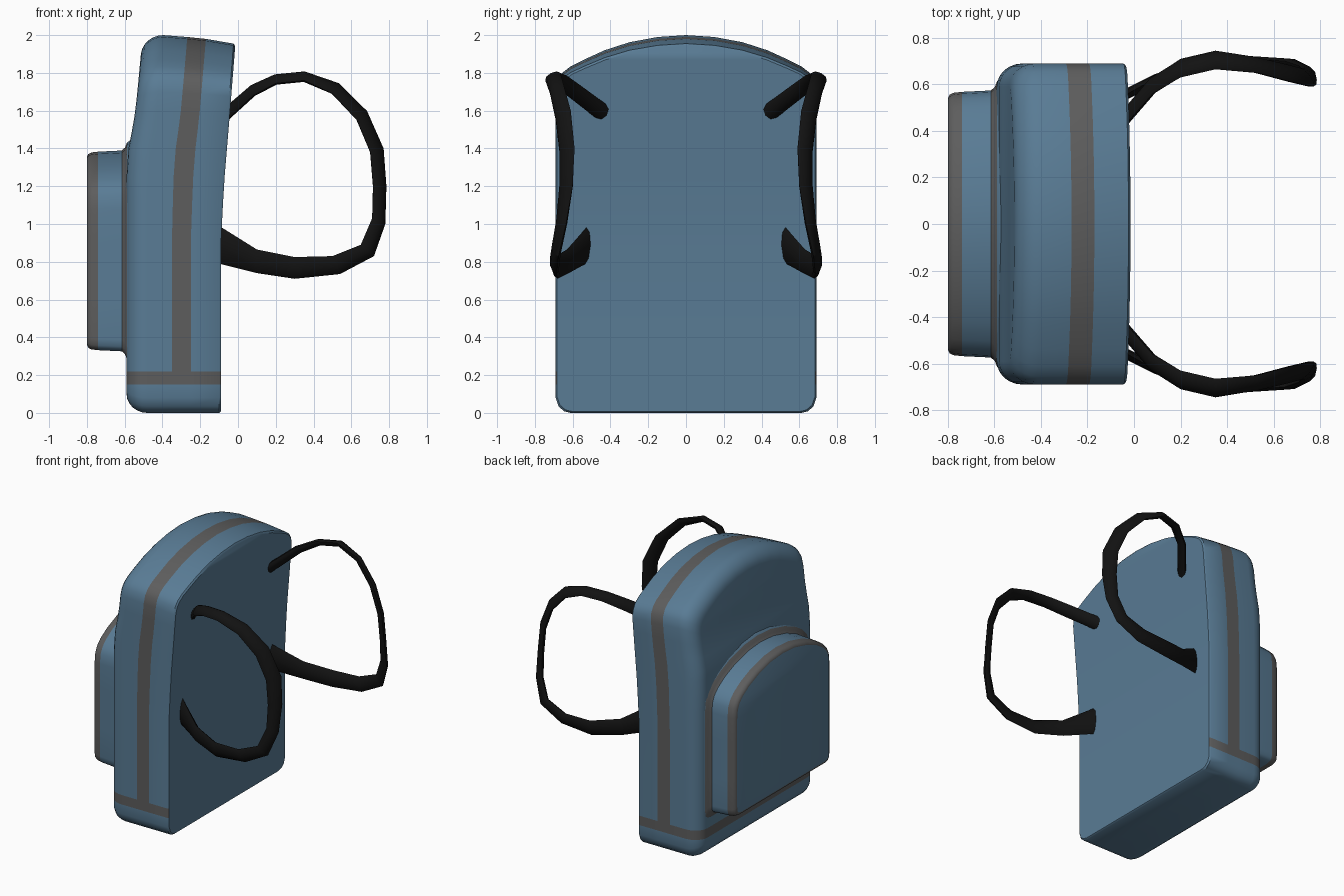
import bpy, bmesh, math
from mathutils import Vector

if "Cube" in bpy.data.objects:
    bpy.data.objects.remove(bpy.data.objects["Cube"])


def material(name, rgb):
    m = bpy.data.materials.new(name)
    m.diffuse_color = (*rgb, 1)
    m.use_nodes = True
    m.node_tree.nodes["Principled BSDF"].inputs["Base Color"].default_value = m.diffuse_color
    return m


BLUE = material("blue_fabric", (0.10, 0.20, 0.30))
GREY = material("grey_trim", (0.11, 0.11, 0.11))
BLACK = material("black_webbing", (0.006, 0.006, 0.006))


def interp(table, z):
    for (z0, a), (z1, b) in zip(table, table[1:]):
        if z <= z1:
            return a + (b - a) * (z - z0) / (z1 - z0)
    return table[-1][1]


def finish(name, bm, mats, angle):
    bmesh.ops.recalc_face_normals(bm, faces=bm.faces[:])
    me = bpy.data.meshes.new(name)
    bm.to_mesh(me)
    bm.free()
    for m in mats:
        me.materials.append(m)
    ob = bpy.data.objects.new(name, me)
    bpy.context.collection.objects.link(ob)
    bpy.ops.object.select_all(action='DESELECT')
    bpy.context.view_layer.objects.active = ob
    ob.select_set(True)
    bpy.ops.object.shade_smooth_by_angle(angle=math.radians(angle))
    return ob


def padded_shell(name, half, lo, hi, back, front, rings, is_grey):
    """Symmetric outline lofted in depth; rings are (depth 0-1, inset, top drop)."""
    w = max(p[0] for p in half)
    bot, top = half[0][1], half[-1][1]
    n = len(half)
    outline = half + [(-y, z) for y, z in half[-2::-1]]
    bm = bmesh.new()
    loops = []
    for t, d, drop in rings:
        loop = []
        for y, z in outline:
            if z < lo:
                z = lo - (lo - z) * (lo - bot - d) / (lo - bot)
            elif z > hi:
                z = hi + (z - hi) * (top - hi - d - drop) / (top - hi)
            b, f = interp(back, z), interp(front, z)
            loop.append(bm.verts.new((b + (f - b) * t, y * (w - d) / w, z)))
        loops.append(loop)

    def add(verts, ring):
        face = bm.faces.new(verts)
        z = face.calc_center_median().z
        face.material_index = int(is_grey(z, ring))

    m = len(outline)
    for r, (a, b) in enumerate(zip(loops, loops[1:])):
        for i in range(m):
            j = (i + 1) % m
            add((a[i], a[j], b[j], b[i]), r)
    # caps as horizontal strips so they follow the curved panels
    for loop, ring in ((loops[0], "back"), (loops[-1], "front")):
        for i in range(n - 1):
            q = [loop[i], loop[i + 1], loop[m - 2 - i], loop[m - 1 - i]]
            add(q if i < n - 2 else [q[0], q[1], q[3]], ring)
    return finish(name, bm, (BLUE, GREY), 40)


# main body: arched outline, rounded front edge, sharp back edge
body_half = [(.61, 0), (.645, .008), (.675, .035), (.69, .08), (.69, .15), (.69, .22),
             (.69, .5), (.69, .9), (.69, 1.1), (.69, 1.25), (.69, 1.33), (.69, 1.4),
             (.69, 1.5), (.69, 1.6), (.69, 1.7), (.68, 1.76), (.655, 1.80), (.61, 1.835),
             (.54, 1.87), (.43, 1.92), (.3, 1.962), (.15, 1.99), (0, 2.0)]
body_rings = [(0, .008, .05), (.02, 0, .045), (.32, 0, .02), (.52, 0, .01)]
for k in range(7):
    a = math.radians(15 * k)
    body_rings.append((.78 + .22 * math.sin(a), .10 * (1 - math.cos(a)), 0))
padded_shell("pack_body", body_half, .15, 1.4,
             [(0, -.09), (.9, -.09), (1.2, -.075), (1.5, -.05), (1.75, -.03), (2, -.01)],
             [(0, -.59), (1.25, -.59), (1.4, -.58), (1.5, -.56), (1.6, -.543), (1.75, -.528), (2, -.505)],
             body_rings,
             lambda z, r: r != "back" and (.15 < z < .22 or (r == 2 and z > .22)))

# front pocket: flared trim at the base, trimmed front rim
pocket_half = [(.52, .33), (.55, .338), (.565, .355), (.57, .39), (.57, .6), (.57, .9),
               (.57, 1.08), (.562, 1.15), (.54, 1.195), (.50, 1.235), (.42, 1.285),
               (.3, 1.335), (.15, 1.373), (0, 1.385)]
pocket_rings = [((-.57 - x) / .23, d, 0) for x, d in
                ((-.57, -.06), (-.588, -.045), (-.598, -.02), (-.615, -.004), (-.74, .002),
                 (-.775, .006), (-.792, .014), (-.80, .03))]
padded_shell("front_pocket", pocket_half, .6, .9, [(0, -.57), (2, -.57)], [(0, -.80), (2, -.80)],
             pocket_rings, lambda z, r: r in (1, 2, 4, 5, 6))

# shoulder straps: flat twisted bands given by their two edges
strap_edges = [((-.07, .45, 1.54), (-.07, .39, 1.61)), ((.08, .63, 1.68), (.08, .56, 1.735)),
               ((.2, .71, 1.745), (.2, .63, 1.785)), ((.35, .745, 1.76), (.35, .665, 1.80)),
               ((.5, .72, 1.69), (.53, .65, 1.745)), ((.63, .69, 1.55), (.68, .61, 1.6)),
               ((.70, .67, 1.38), (.77, .59, 1.4)), ((.715, .67, 1.2), (.785, .60, 1.2)),
               ((.71, .68, 1.03), (.78, .635, 1.0)), ((.65, .70, .89), (.72, .675, .83)),
               ((.5, .71, .83), (.54, .685, .735)), ((.3, .70, .825), (.3, .68, .71)),
               ((.1, .63, .865), (.1, .62, .74)), ((-.10, .52, .99), (-.10, .53, .79))]


def strap(name, side):
    rows = [tuple(Vector((x, y * side, z)) for x, y, z in row) for row in strap_edges]
    mids = [(a + b) / 2 for a, b in rows]
    bm = bmesh.new()
    loops = []
    for i, (a, b) in enumerate(rows):
        tangent = mids[min(i + 1, len(mids) - 1)] - mids[max(i - 1, 0)]
        half = (b - a) / 2
        normal = tangent.cross(half).normalized() * .022
        loops.append([bm.verts.new(mids[i] + half * math.cos(k * math.pi / 4)
                                   + normal * math.sin(k * math.pi / 4)) for k in range(8)])
    for p, q in zip(loops, loops[1:]):
        for k in range(8):
            bm.faces.new((p[k], p[(k + 1) % 8], q[(k + 1) % 8], q[k]))
    bm.faces.new(loops[0])
    bm.faces.new(loops[-1])
    finish(name, bm, (BLACK,), 40)


strap("shoulder_strap_left", 1)
strap("shoulder_strap_right", -1)
